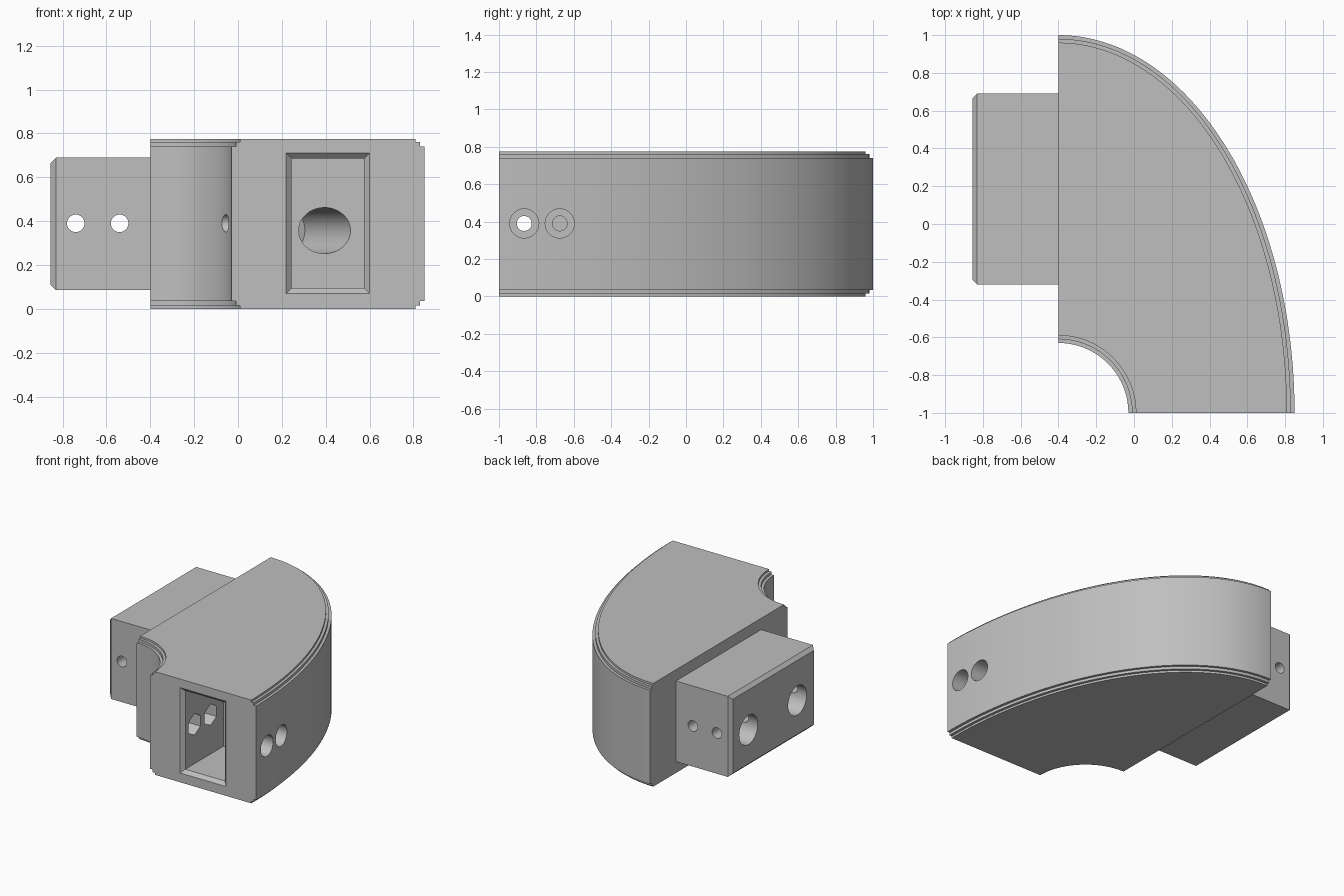
import bpy
import bmesh
from math import cos, sin, pi, radians
from mathutils import Vector

old = bpy.data.objects.get("Cube")
if old:
    bpy.data.objects.remove(old)

grey = bpy.data.materials.new("plain grey")
grey.use_nodes = True
grey.diffuse_color = (0.52, 0.52, 0.52, 1)
grey.node_tree.nodes["Principled BSDF"].inputs["Base Color"].default_value = (0.52, 0.52, 0.52, 1)


def loft(name, rings):
    """Solid through a row of closed rings, capped at both ends."""
    bm = bmesh.new()
    loops = [[bm.verts.new(p) for p in ring] for ring in rings]
    n = len(loops[0])
    for a, b in zip(loops, loops[1:]):
        for i in range(n):
            j = (i + 1) % n
            bm.faces.new((a[i], a[j], b[j], b[i]))
    bm.faces.new(loops[0])
    bm.faces.new(loops[-1])
    bmesh.ops.recalc_face_normals(bm, faces=bm.faces)
    mesh = bpy.data.meshes.new(name)
    bm.to_mesh(mesh)
    bm.free()
    mesh.materials.append(grey)
    obj = bpy.data.objects.new(name, mesh)
    bpy.context.collection.objects.link(obj)
    return obj


def rod(name, start, end, radius, sides=40):
    start, end = Vector(start), Vector(end)
    axis = (end - start).normalized()
    up = Vector((0, 0, 1))
    side = axis.cross(up)
    offsets = [radius * (up * cos(2 * pi * i / sides) + side * sin(2 * pi * i / sides))
               for i in range(sides)]
    return loft(name, [[p + o for o in offsets] for p in (start, end)])


def combine(target, tool, operation):
    mod = target.modifiers.new(operation, "BOOLEAN")
    mod.operation = operation
    mod.solver = "EXACT"
    mod.object = tool
    bpy.context.view_layer.objects.active = target
    bpy.ops.object.modifier_apply(modifier=mod.name)
    bpy.data.objects.remove(tool)


# Quarter-turn body: stepped cross-section swept around the corner
HEIGHT = 0.775
lower = [(0.04, 0), (0.04, 0.015), (0.02, 0.015), (0.02, 0.035), (0, 0.035)]
edge = lower + [(inset, HEIGHT - z) for inset, z in reversed(lower)]


def section(t):
    outer = [(-0.4 + (1.25 - i) * cos(t), -1 + (2 - i) * sin(t), z) for i, z in edge]
    inner = [(-0.4 + (0.37 + i) * cos(t), -1 + (0.37 + i) * sin(t), z) for i, z in edge]
    return outer + inner[::-1]


STEPS = 64
body = loft("corner_body", [section(pi / 2 * k / STEPS) for k in range(STEPS + 1)])

# Tenon with a chamfered end
def tenon_ring(x, inset):
    y0, y1, z0, z1 = -0.32 + inset, 0.69 - inset, 0.085 + inset, 0.69 - inset
    return [(x, y0, z0), (x, y1, z0), (x, y1, z1), (x, y0, z1)]


tenon = loft("tenon", [tenon_ring(-0.855, 0.025), tenon_ring(-0.83, 0), tenon_ring(-0.35, 0)])
combine(body, tenon, "UNION")

# Socket with a chamfered mouth
def socket_ring(y, grow):
    x0, x1, z0, z1 = 0.245 - grow, 0.575 + grow, 0.095 - grow, 0.685 + grow
    return [(x0, y, z0), (x1, y, z0), (x1, y, z1), (x0, y, z1)]


cutters = [loft("socket", [socket_ring(-1.025, 0.05), socket_ring(-0.975, 0), socket_ring(-0.52, 0)])]

# Bolt holes through the socket wall, with counterbores and nut pockets
for y in (-0.865, -0.675):
    cutters += [
        rod("bolt_hole", (-0.1, y, 0.39), (0.95, y, 0.39), 0.04),
        rod("counterbore", (0.72, y, 0.39), (0.95, y, 0.39), 0.078),
        rod("nut_pocket", (0.15, y, 0.39), (0.3, y, 0.39), 0.08, 6),
    ]

# Cross holes through the tenon
for x in (-0.74, -0.54):
    cutters.append(rod("cross_hole", (x, -0.5, 0.39), (x, 0.8, 0.39), 0.04))

# Bores in the tenon end and the slanted bore behind the socket
for y, depth in ((0.48, -0.3), (-0.1, -0.1)):
    cutters.append(rod("tenon_bore", (-0.95, y, 0.365), (depth, y, 0.365), 0.11))
cutters.append(rod("slanted_bore", (0.421, -0.57, 0.357), (0.212, -0.17, 0.357), 0.105))

for cutter in cutters:
    combine(body, cutter, "DIFFERENCE")

body.select_set(True)
bpy.context.view_layer.objects.active = body
bpy.ops.object.shade_smooth_by_angle(angle=radians(25))
